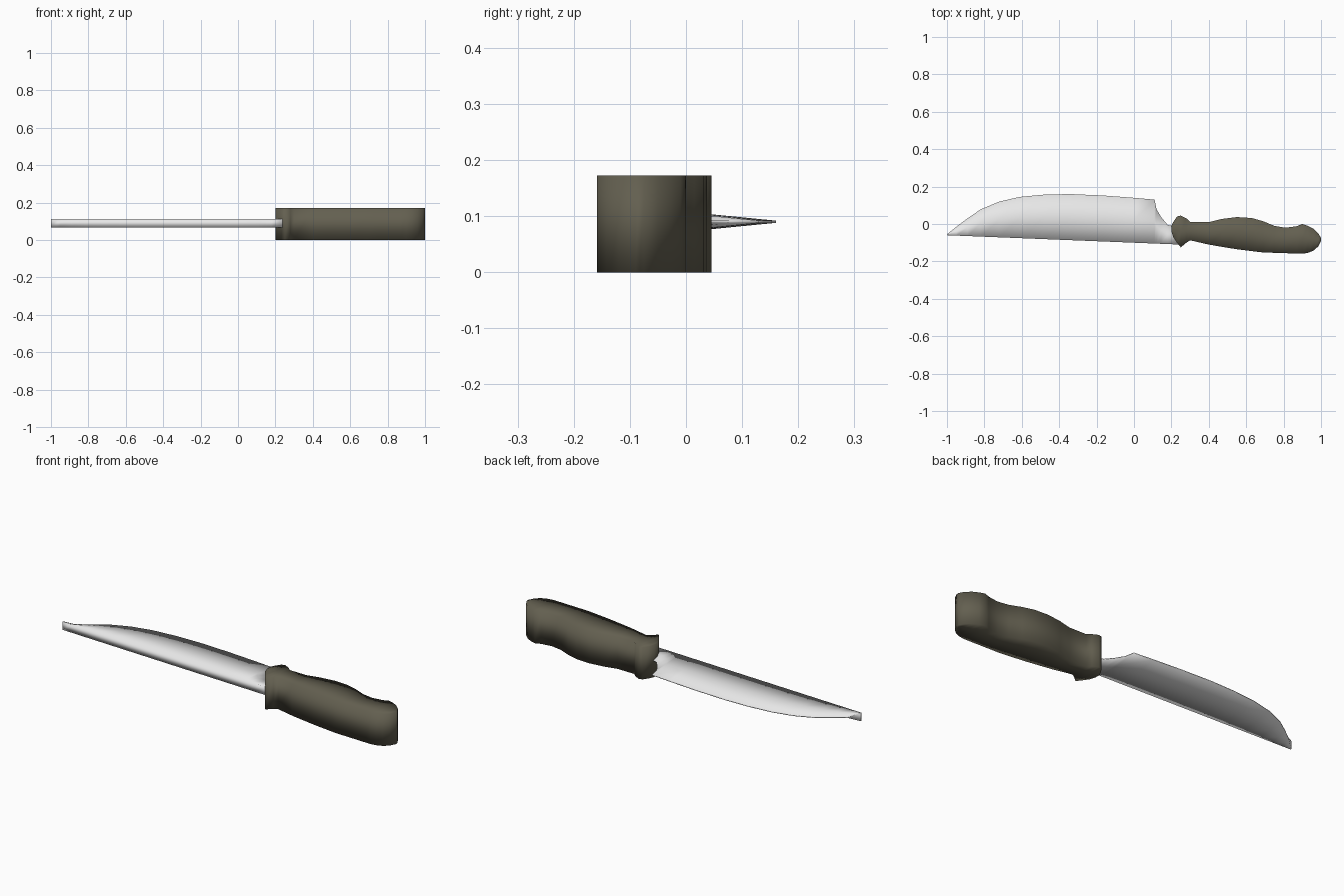
import bpy
import bmesh

# Remove the default cube only
default_cube = bpy.data.objects.get("Cube")
if default_cube:
    bpy.data.objects.remove(default_cube, do_unlink=True)


def make_material(name, colour, roughness):
    material = bpy.data.materials.new(name)
    material.use_nodes = True
    material.diffuse_color = (*colour, 1)
    shader = material.node_tree.nodes["Principled BSDF"]
    shader.inputs["Base Color"].default_value = (*colour, 1)
    shader.inputs["Roughness"].default_value = roughness
    return material


def loft(name, rings, material):
    """Skin a list of equal-length closed rings, cap both ends, shade smooth."""
    bm = bmesh.new()
    loops = [[bm.verts.new(point) for point in ring] for ring in rings]
    for first, second in zip(loops, loops[1:]):
        for i in range(len(first)):
            j = (i + 1) % len(first)
            bm.faces.new((first[i], first[j], second[j], second[i]))
    bm.faces.new(loops[0])
    bm.faces.new(loops[-1])
    bmesh.ops.recalc_face_normals(bm, faces=bm.faces)
    for face in bm.faces:
        face.smooth = True
    mesh = bpy.data.meshes.new(name)
    bm.to_mesh(mesh)
    bm.free()
    mesh.materials.append(material)
    obj = bpy.data.objects.new(name, mesh)
    bpy.context.collection.objects.link(obj)
    return obj


def section(x, low, high, mid_z, half_thickness):
    """Cross-section at x: half thicknesses are spread evenly from low to high."""
    last = len(half_thickness) - 1
    row = [(low + (high - low) * i / last, h) for i, h in enumerate(half_thickness)]
    upper = [(x, y, mid_z + h) for y, h in row]
    lower = [(x, y, mid_z - h) for y, h in reversed(row)]
    return upper + lower


steel = make_material("polished steel", (0.8, 0.8, 0.8), 0.4)
grip = make_material("dark olive grip", (0.125, 0.115, 0.08), 0.6)

# Handle: thick slab with a flared guard, a belly and a hooked butt (x, low y, high y)
handle_stations = [
    (0.2, -0.04, -0.01), (0.21, -0.07, 0.01), (0.23, -0.1, 0.04),
    (0.25, -0.125, 0.045), (0.28, -0.1, 0.03), (0.3, -0.087, 0.012),
    (0.4, -0.11, 0.01), (0.47, -0.122, 0.027), (0.55, -0.135, 0.037),
    (0.63, -0.145, 0.032), (0.69, -0.152, 0.015), (0.75, -0.154, -0.01),
    (0.81, -0.156, -0.02), (0.87, -0.158, -0.012), (0.9, -0.159, 0),
    (0.93, -0.154, -0.01), (0.96, -0.142, -0.026), (0.985, -0.12, -0.05),
    (1, -0.09, -0.075),
]
half_height = 0.086
loft("handle",
     [section(x, low, high, half_height, [half_height] * 3)
      for x, low, high in handle_stations], grip)

# Blade: straight thick spine, curved thin edge and a scooped heel (x, edge y)
blade_edge = [
    (-1, -0.055), (-0.95, -0.015), (-0.89, 0.03), (-0.82, 0.078), (-0.72, 0.12),
    (-0.61, 0.145), (-0.48, 0.157), (-0.34, 0.16), (-0.16, 0.152), (0, 0.14),
    (0.11, 0.13), (0.12, 0.08), (0.145, 0.037), (0.18, -0.005), (0.24, -0.02),
]


def spine_y(x):
    return -0.1 - 0.04 * x


blade_rings = []
for x, edge_y in blade_edge:
    taper = [0.022, 0.014, 0.002] if x > -1 else [0.022] * 3
    blade_rings.append(section(x, spine_y(x), edge_y, 0.09, taper))
loft("blade", blade_rings, steel)
